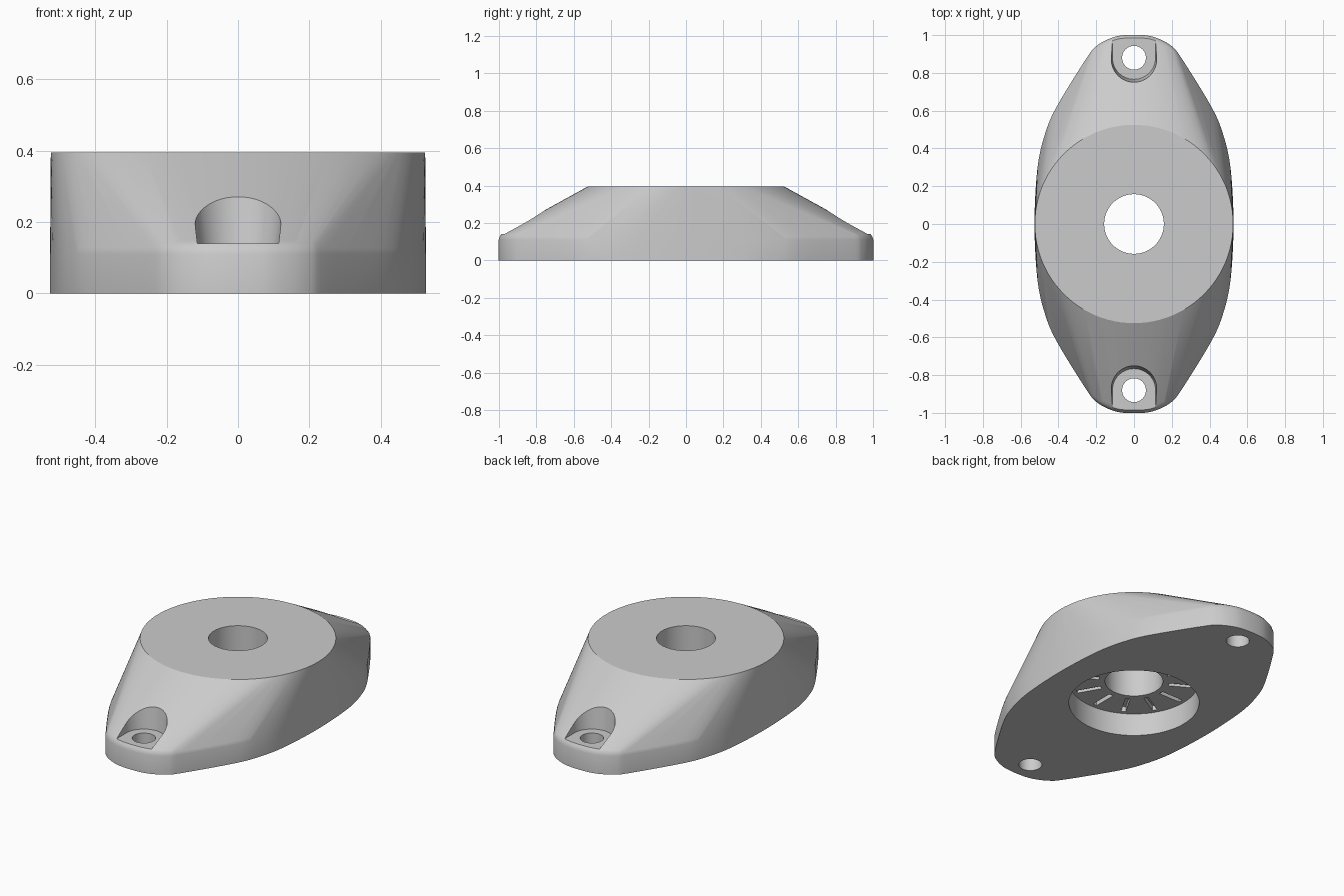
import bpy, bmesh, math
from mathutils import Vector, Matrix

if "Cube" in bpy.data.objects:
    bpy.data.objects.remove(bpy.data.objects["Cube"])

HEIGHT = 0.395
grey = bpy.data.materials.new("plain_grey")
grey.use_nodes = True
grey.diffuse_color = (0.6, 0.6, 0.6, 1)
grey.node_tree.nodes["Principled BSDF"].inputs["Base Color"].default_value = (0.6, 0.6, 0.6, 1)


def finish(bm, name):
    mesh = bpy.data.meshes.new(name)
    bmesh.ops.recalc_face_normals(bm, faces=bm.faces)
    bm.to_mesh(mesh)
    bm.free()
    obj = bpy.data.objects.new(name, mesh)
    bpy.context.collection.objects.link(obj)
    mesh.materials.append(grey)
    return obj


def hull(name, points):
    bm = bmesh.new()
    for p in points:
        bm.verts.new(p)
    out = bmesh.ops.convex_hull(bm, input=bm.verts)
    spare = {g for g in out["geom_interior"] + out["geom_unused"] if isinstance(g, bmesh.types.BMVert)}
    bmesh.ops.delete(bm, geom=list(spare), context='VERTS')
    bmesh.ops.dissolve_limit(bm, angle_limit=0.002, verts=bm.verts, edges=bm.edges)
    return finish(bm, name)


def ring(radius, z, y=0.0, count=64):
    steps = [2 * math.pi * i / count for i in range(count)]
    return [Vector((radius * math.cos(a), y + radius * math.sin(a), z)) for a in steps]


def cylinder(name, radius, low, high, y=0.0, count=64):
    return hull(name, ring(radius, low, y, count) + ring(radius, high, y, count))


def smooth_loop(pts, steps=5):
    # Closed Catmull-Rom curve
    n, loop = len(pts), []
    for i in range(n):
        a, b, c, d = (pts[(i + k) % n] for k in (-1, 0, 1, 2))
        for s in range(steps):
            t = s / steps
            loop.append((b * 2 + (c - a) * t + (a * 2 - b * 5 + c * 4 - d) * t * t
                         + (b * 3 - a - c * 3 + d) * t ** 3) / 2)
    return loop


def cut(body, cutter):
    mod = body.modifiers.new("cut", 'BOOLEAN')
    mod.operation = 'DIFFERENCE'
    mod.solver = 'EXACT'
    mod.object = cutter
    bpy.context.view_layer.objects.active = body
    bpy.ops.object.modifier_apply(modifier=mod.name)
    bpy.data.objects.remove(cutter)


# Flange footprint: one quarter, mirrored twice
quarter = [Vector(p) for p in ((0.525, 0.1), (0.508, 0.32), (0.47, 0.48), (0.41, 0.62),
                               (0.25, 0.88), (0.195, 0.945), (0.12, 0.985), (0.05, 1.0))]
half = quarter + [Vector((-p.x, p.y)) for p in reversed(quarter)]
outline = smooth_loop(half + [-p for p in half])

# Body: rounded skirt sloping up to a round top
points = ring(0.525, HEIGHT, count=96)
for inset, z in ((0, 0), (0, 0.11), (0.006, 0.128), (0.016, 0.14), (0.03, 0.149)):
    for p in outline:
        q = p - p.normalized() * inset
        points.append(Vector((q.x, q.y, z)))
body = hull("mounting_flange", points)

# Central hole and wide recess underneath
cut(body, cylinder("centre_hole", 0.158, -0.1, 0.6))
cut(body, cylinder("bottom_recess", 0.355, -0.1, 0.135, count=96))

# Flared screw pockets, open to the outside, with screw holes
for side in (-1, 1):
    near, far = side * 0.88, side * 1.2
    cut(body, hull("screw_pocket", ring(0.114, 0.14, near) + ring(0.114, 0.14, far)
                   + ring(0.14, 0.36, near) + ring(0.14, 0.36, far)))
    cut(body, cylinder("screw_hole", 0.063, -0.1, 0.3, near, 48))

# Radial grooves in the recess ceiling
bm = bmesh.new()
for i in range(12):
    place = (Matrix.Rotation(math.tau * i / 12, 4, 'Z') @ Matrix.Translation((0.262, 0, 0.135))
             @ Matrix.Diagonal((0.14, 0.026, 0.06, 1)))
    bmesh.ops.create_cube(bm, size=1, matrix=place)
cut(body, finish(bm, "recess_grooves"))

# Smooth shading with sharp rims
bpy.ops.object.select_all(action='DESELECT')
body.select_set(True)
bpy.context.view_layer.objects.active = body
bpy.ops.object.shade_smooth_by_angle(angle=math.radians(27))
